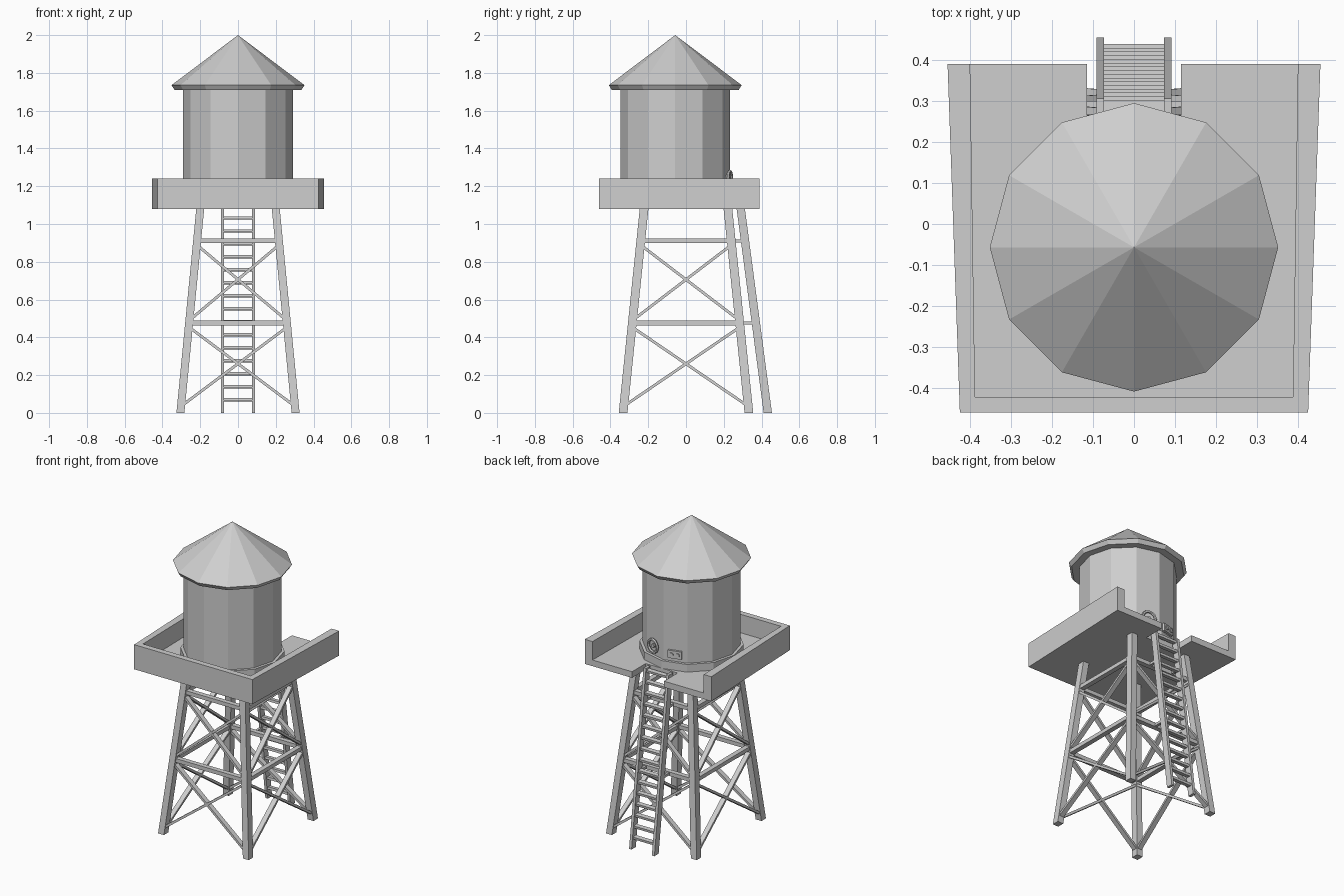
import bpy, bmesh, math
from mathutils import Matrix, Vector

if "Cube" in bpy.data.objects:
    bpy.data.objects.remove(bpy.data.objects["Cube"])

GREY = (0.62, 0.62, 0.62, 1)
paint = bpy.data.materials.new("plain grey")
paint.use_nodes = True
paint.diffuse_color = GREY
paint.node_tree.nodes["Principled BSDF"].inputs["Base Color"].default_value = GREY

TANK_Y = -0.057
DECK = 1.08


def finish(name, bm):
    bmesh.ops.recalc_face_normals(bm, faces=bm.faces)
    mesh = bpy.data.meshes.new(name)
    bm.to_mesh(mesh)
    bm.free()
    mesh.materials.append(paint)
    obj = bpy.data.objects.new(name, mesh)
    bpy.context.collection.objects.link(obj)
    return obj


def bar(name, a, b, u, v):
    """Box from a to b whose cross-section is spanned by u and v."""
    a, b, u, v = map(Vector, (a, b, u, v))
    m = Matrix((u, v, b - a)).transposed().to_4x4()
    m.translation = (a + b) / 2
    bm = bmesh.new()
    bmesh.ops.create_cube(bm, size=1, matrix=m)
    return finish(name, bm)


def strut(name, a, b, normal, depth, width):
    """Bar with its depth along normal and its width across both."""
    n = Vector(normal)
    side = (Vector(b) - Vector(a)).cross(n).normalized()
    return bar(name, a, b, n * depth, side * width)


def prism(name, outline, z0, z1):
    bm = bmesh.new()
    face = bm.faces.new([bm.verts.new((x, y, z0)) for x, y in outline])
    top = bmesh.ops.extrude_face_region(bm, geom=[face], use_keep_orig=True)
    for v in top["geom"]:
        if isinstance(v, bmesh.types.BMVert):
            v.co.z = z1
    return finish(name, bm)


def drum(name, r0, r1, z0, z1):
    """Twelve-sided ring or cone on the tank axis."""
    bm = bmesh.new()
    bmesh.ops.create_cone(bm, cap_ends=True, segments=12, radius1=r0, radius2=r1,
                          depth=z1 - z0,
                          matrix=Matrix.Translation((0, TANK_Y, (z0 + z1) / 2)))
    bmesh.ops.remove_doubles(bm, verts=bm.verts, dist=0.0001)
    return finish(name, bm)


# Tank and roof
drum("tank_base_ring", 0.308, 0.308, 1.11, 1.17)
drum("tank", 0.29, 0.29, 1.11, 1.72)
drum("roof_rim", 0.336, 0.352, 1.71, 1.735)
drum("roof", 0.352, 0, 1.735, 2.0)

# Platform: three-sided parapet around a floor with a ladder opening
right_outer = [(0.425, -0.46), (0.455, 0.39)]
right_inner = [(0.388, -0.422), (0.40, 0.39)]


def mirrored(points):
    return [(-x, y) for x, y in reversed(points)]


prism("parapet", mirrored(right_outer) + right_outer + right_inner[::-1]
      + mirrored(right_inner)[::-1], DECK, 1.24)
right_floor = right_inner + [(0.115, 0.39), (0.115, 0.25)]
prism("platform_floor", right_floor + mirrored(right_floor), DECK, 1.12)


# Tower legs, splayed outwards
def leg_point(sx, sy, z):
    t = z / DECK
    return Vector((sx * (0.305 - 0.105 * t), sy * (0.333 - 0.111 * t), z))


CORNERS = [(-1, -1), (1, -1), (1, 1), (-1, 1)]
for c in CORNERS:
    bar("leg", leg_point(*c, 0), leg_point(*c, DECK + 0.01),
        (0.042, 0, 0), (0, 0.046, 0))

# Horizontal beams and crossed braces on each side of the tower
for i, c in enumerate(CORNERS):
    d = CORNERS[(i + 1) % 4]
    normal = (0, 1, 0) if c[1] == d[1] else (1, 0, 0)
    for z in (0.476, 0.911):
        strut("tower_beam", leg_point(*c, z), leg_point(*d, z), normal, 0.032, 0.025)
    for low, high in ((0.035, 0.455), (0.49, 0.89)):
        for p, q in ((c, d), (d, c)):
            strut("cross_brace", leg_point(*p, low), leg_point(*q, high),
                  normal, 0.032, 0.015)


# Ladder leaning on the back
def ladder_y(z):
    return 0.433 - 0.143 * z / DECK


for s in (-1, 1):
    x = s * 0.082
    bar("ladder_rail", (x, ladder_y(0), 0), (x, ladder_y(1.12), 1.12),
        (0.018, 0, 0), (0, 0.044, 0))
    for z in (0.476, 0.911):
        bar("ladder_tie", (x, leg_point(1, 1, z).y, z), (x, ladder_y(z), z),
            (0.016, 0, 0), (0, 0, 0.016))
for k in range(1, 17):
    z = 0.0688 * k
    bar("ladder_rung", (-0.08, ladder_y(z), z), (0.08, ladder_y(z), z),
        (0, 0.028, -0.003), (0, 0.002, 0.015))


# Fittings on the two rear tank panels; local z points out of the panel
def panel(degrees, z, out=0.0):
    a = math.radians(degrees)
    normal = Vector((math.cos(a), math.sin(a), 0))
    across = Vector((-math.sin(a), math.cos(a), 0))
    m = Matrix((across, Vector((0, 0, 1)), -normal)).transposed().to_4x4()
    m.translation = normal * (0.28 + out) + Vector((0, TANK_Y, z))
    return m


def disc(name, m, radius, depth):
    bm = bmesh.new()
    bmesh.ops.create_cone(bm, cap_ends=True, segments=10, radius1=radius,
                          radius2=radius, depth=depth, matrix=m)
    return finish(name, bm)


# Hand wheel
bpy.ops.mesh.primitive_torus_add(major_segments=12, minor_segments=6,
                                 major_radius=0.041, minor_radius=0.009)
wheel = bpy.context.object
wheel.name = "hand_wheel"
wheel.data.materials.append(paint)
wheel.matrix_world = panel(75, 1.238, 0.018)
disc("wheel_hub", panel(75, 1.238, 0.005), 0.012, 0.03)

# Gauge plate with two dials
m = panel(105, 1.218)
right, up, out = (m.col[i].to_3d() for i in range(3))
middle = m.translation
bar("gauge_plate", middle + out * 0.01, middle - out * 0.014, right * 0.085, up * 0.05)
for s in (-1, 1):
    dial = m.copy()
    dial.translation = middle - out * 0.015 + right * s * 0.02
    disc("gauge_dial", dial, 0.013, 0.012)
